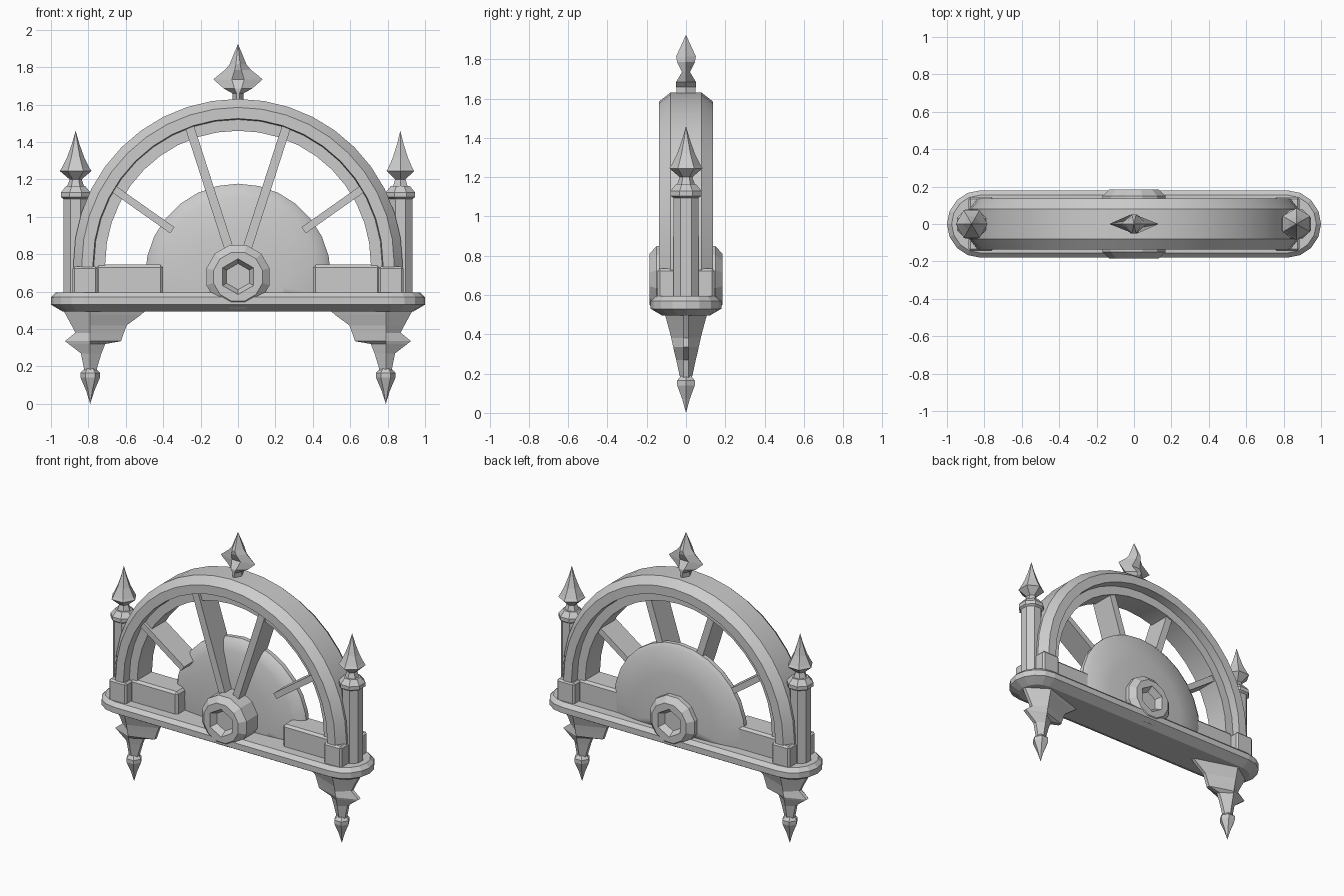
import bpy, bmesh
from math import sin, cos, pi, radians, atan2
from mathutils import Vector, Matrix

old = bpy.data.objects.get("Cube")
if old:
    bpy.data.objects.remove(old, do_unlink=True)

stone = bpy.data.materials.new("pale grey stone")
stone.use_nodes = True
GREY = (0.6, 0.6, 0.6, 1)
stone.diffuse_color = GREY
stone.node_tree.nodes["Principled BSDF"].inputs["Base Color"].default_value = GREY


def finish(bm, name, smooth=None):
    bmesh.ops.remove_doubles(bm, verts=bm.verts, dist=0.0005)
    bmesh.ops.recalc_face_normals(bm, faces=bm.faces)
    mesh = bpy.data.meshes.new(name)
    bm.to_mesh(mesh)
    bm.free()
    ob = bpy.data.objects.new(name, mesh)
    mesh.materials.append(stone)
    bpy.context.collection.objects.link(ob)
    if smooth:
        bpy.ops.object.select_all(action="DESELECT")
        ob.select_set(True)
        bpy.context.view_layer.objects.active = ob
        bpy.ops.object.shade_smooth_by_angle(angle=radians(smooth))
    return ob


def loft(name, rings, smooth=None):
    """Skin a list of closed cross-sections and cap both ends."""
    bm = bmesh.new()
    loops = [[bm.verts.new(p) for p in ring] for ring in rings]
    n = len(loops[0])
    for a, b in zip(loops, loops[1:]):
        for i in range(n):
            j = (i + 1) % n
            bm.faces.new((a[i], a[j], b[j], b[i]))
    bm.faces.new(loops[0])
    bm.faces.new(loops[-1])
    return finish(bm, name, smooth)


def lathe(name, profile, sides, centre, axis="Z", turn=0, smooth=None):
    """Turn (radius, height) points about an axis."""
    rings = []
    for r, h in profile:
        ring = []
        for i in range(sides):
            a = 2 * pi * i / sides + turn
            p = (r * cos(a), r * sin(a), h) if axis == "Z" else (r * cos(a), h, r * sin(a))
            ring.append(Vector(p) + Vector(centre))
        rings.append(ring)
    return loft(name, rings, smooth)


def block(name, lo, hi, bevel=0.0, turn=None):
    """Box between two corners, optionally bevelled and transformed."""
    bm = bmesh.new()
    bmesh.ops.create_cube(bm, size=1)
    for v in bm.verts:
        v.co = [l + (c + 0.5) * (h - l) for l, h, c in zip(lo, hi, v.co)]
    if bevel:
        bmesh.ops.bevel(bm, geom=bm.edges[:], offset=bevel, segments=1, affect="EDGES")
    if turn:
        bm.transform(turn)
    return finish(bm, name)


# Base slab: rounded-end plank with bevelled rims
def plank(inset, z):
    r, pts = 0.18 - inset, []
    for cx, start in ((0.82, -pi / 2), (-0.82, pi / 2)):
        for i in range(9):
            a = start + pi * i / 8
            pts.append((cx + r * cos(a), r * sin(a), z))
    return pts

loft("base_slab", [plank(0.06, 0.495), plank(0.0, 0.53), plank(0.0, 0.57), plank(0.025, 0.595)])

# Arch: stepped and bevelled section swept over a half circle with short legs
SECTION = [(0.71, -0.08), (0.77, -0.08), (0.775, -0.137), (0.835, -0.137), (0.88, -0.08)]
SECTION += [(r, -y) for r, y in reversed(SECTION)]
ARCH_Z, STEPS = 0.75, 20
sweep = [[(r, y, 0.58) for r, y in SECTION]]
for i in range(STEPS + 1):
    a = pi * i / STEPS
    sweep.append([(r * cos(a), y, ARCH_Z + r * sin(a)) for r, y in SECTION])
sweep.append([(-r, y, 0.58) for r, y in SECTION])
loft("arch", sweep, smooth=25)

# Domed disc behind the spokes
HUB = (0, 0, 0.68)
DISC = [(0, -0.035), (0.25, -0.025), (0.42, -0.005), (0.48, 0.02), (0.497, 0.04),
        (0.497, 0.07), (0.47, 0.09), (0.3, 0.115), (0.0, 0.125)]
disc = lathe("domed_disc", DISC, 28, HUB, axis="Y", smooth=35)
bm = bmesh.new()
bm.from_mesh(disc.data)
cut = bmesh.ops.bisect_plane(bm, geom=bm.verts[:] + bm.edges[:] + bm.faces[:],
                             plane_co=(0, 0, 0.55), plane_no=(0, 0, 1), clear_inner=True)
bmesh.ops.holes_fill(bm, edges=[e for e in cut["geom_cut"] if isinstance(e, bmesh.types.BMEdge)])
bm.to_mesh(disc.data)
bm.free()

# Hub: bevelled ring front and back with a hexagonal socket
RIM = [(0.11, -0.185), (0.135, -0.185), (0.175, -0.15)]
hub = lathe("hub", RIM + [(r, -y) for r, y in reversed(RIM)], 12, HUB, axis="Y", turn=pi / 12)
for side in (-1, 1):
    socket = lathe("socket_cutter", [(0.1, side * 0.25), (0.095, side * 0.18), (0.07, side * 0.14)],
                   6, HUB, axis="Y", turn=pi / 6)
    mod = hub.modifiers.new("socket", "BOOLEAN")
    mod.operation, mod.solver, mod.object = "DIFFERENCE", "EXACT", socket
    bpy.context.view_layer.objects.active = hub
    bpy.ops.object.modifier_apply(modifier=mod.name)
    bpy.data.objects.remove(socket, do_unlink=True)

# Crown finial on top of the arch
CROWN = [(0.028, 0.045, 1.6), (0.03, 0.05, 1.66), (0.075, 0.05, 1.685), (0.132, 0.02, 1.735),
         (0.07, 0.045, 1.785), (0.045, 0.05, 1.815), (0, 0, 1.925)]
loft("crown_finial", [[(x, 0, z), (x * 0.25, y, z), (-x * 0.25, y, z), (-x, 0, z),
                       (-x * 0.25, -y, z), (x * 0.25, -y, z)] for x, y, z in CROWN])

# Profiles shared by both sides
PILLAR = [(0.07, 0.58), (0.07, 1.095), (0.085, 1.105), (0.085, 1.13), (0.055, 1.165), (0.04, 1.165)]
SPIRE = [(0.05, 1.15), (0.032, 1.2), (0.085, 1.245), (0.075, 1.26), (0.045, 1.32), (0.02, 1.39), (0, 1.46)]
TIP = [(0.028, 0.19), (0.052, 0.165), (0.052, 0.14), (0.022, 0.07), (0, 0)]
# Bracket levels: height, outward reach, inward reach, ridge depth
BRACKET = [(0.51, 0.15, 0.31, 0.11), (0.475, 0.13, 0.27, 0.1), (0.42, 0.1, 0.195, 0.085),
           (0.38, 0.08, 0.18, 0.075), (0.335, 0.135, 0.165, 0.065), (0.32, 0.115, 0.08, 0.062),
           (0.27, 0.05, 0.06, 0.05), (0.17, 0.03, 0.03, 0.028)]

for side, label in ((1, "left"), (-1, "right")):
    # Corner pillar and its spire
    lathe(label + "_pillar", PILLAR, 8, (side * 0.868, 0, 0), turn=pi / 8)
    lathe(label + "_spire", SPIRE, 6, (side * 0.868, 0, 0), turn=pi / 6 if side > 0 else 0)

    # Arch foot and inner curb
    block(label + "_arch_foot", (side * 0.818 - 0.067, -0.145, 0.58),
          (side * 0.818 + 0.067, 0.145, 0.735), 0.012)
    block(label + "_curb", (side * 0.58 - 0.18, -0.09, 0.58), (side * 0.58 + 0.18, 0.09, 0.745), 0.015)

    # Hanging bracket with thin pierced edges and a central ridge
    cx, t = side * 0.79, 0.012
    loft(label + "_bracket", [[(cx + side * out, t, z), (cx, y, z), (cx - side * inn, t, z),
                               (cx - side * inn, -t, z), (cx, -y, z), (cx + side * out, -t, z)]
                              for z, out, inn, y in BRACKET])
    lathe(label + "_bracket_tip", TIP, 6, (cx, 0, 0))

    # Spokes radiating from the hub to the arch
    for name, end, start, half in (("upper_spoke", (0.265, 1.5), 0.12, 0.024),
                                   ("lower_spoke", (0.68, 1.16), 0.43, 0.02)):
        reach = Vector((end[0], end[1] - HUB[2]))
        angle = atan2(reach.y, side * reach.x)
        turn = Matrix.Translation(HUB) @ Matrix.Rotation(-angle, 4, "Y")
        block(label + "_" + name, (start, -0.1, -half), (reach.length, 0.07, half), turn=turn)
